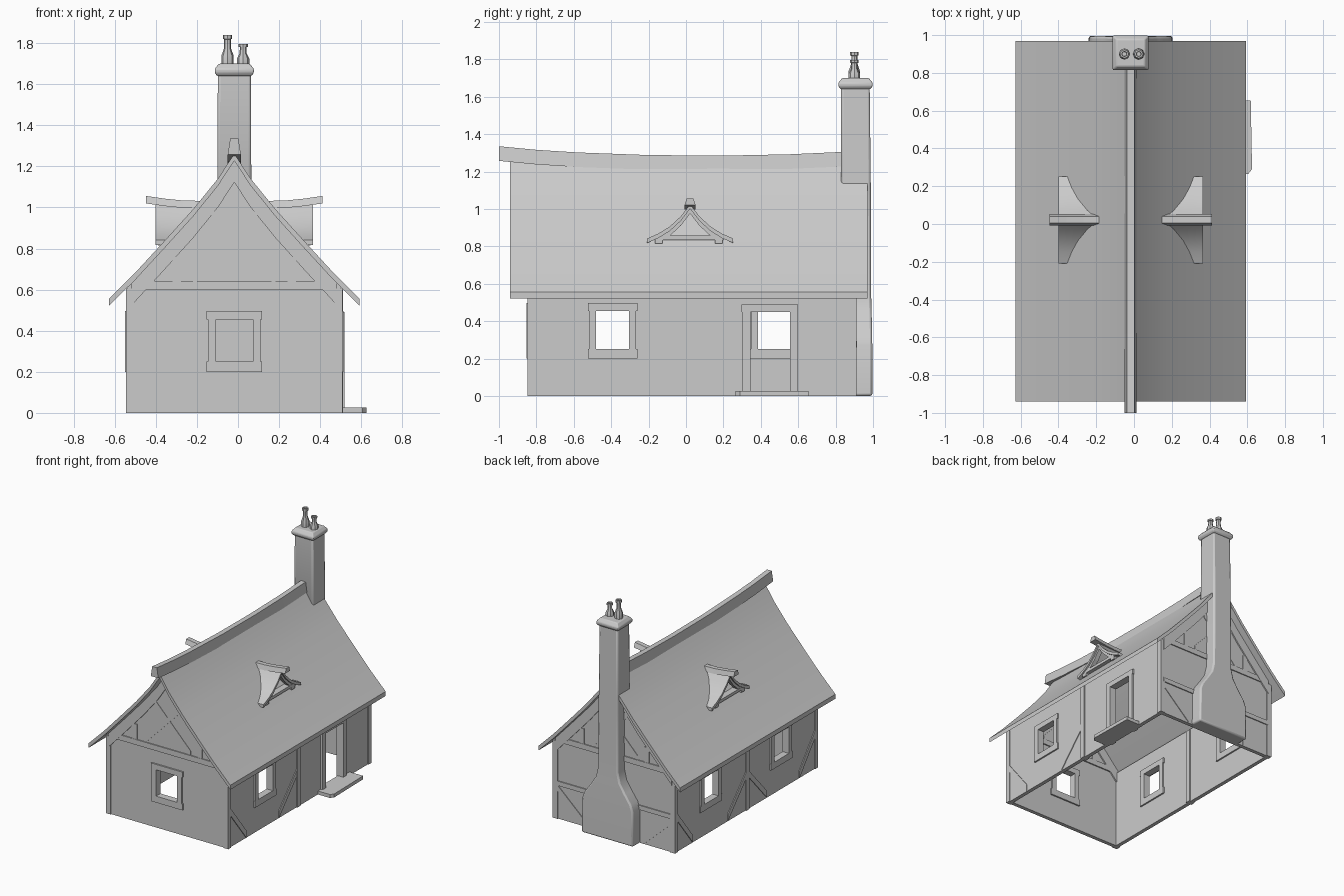
import bpy, bmesh, math
from mathutils import Vector

if "Cube" in bpy.data.objects:
    bpy.data.objects.remove(bpy.data.objects["Cube"])

GREY = (0.6, 0.6, 0.6, 1)
mat = bpy.data.materials.new("plain grey")
mat.use_nodes = True
mat.diffuse_color = GREY
mat.node_tree.nodes["Principled BSDF"].inputs["Base Color"].default_value = GREY

CX, HX, FRONT, BACK, THICK = -0.018, 0.52, -0.84, 0.905, 0.03

# Each wall maps (along, outward, up) to world space
PLACE = {
    "front": lambda u, d, z: Vector((CX + u, FRONT - d, z)),
    "back": lambda u, d, z: Vector((CX + u, BACK + d, z)),
    "right": lambda u, d, z: Vector((CX - HX - d, u, z)),
    "left": lambda u, d, z: Vector((CX + HX + d, u, z)),
}


def finish(name, bm, bevel=0, smooth=False):
    bmesh.ops.recalc_face_normals(bm, faces=bm.faces)
    mesh = bpy.data.meshes.new(name)
    bm.to_mesh(mesh)
    bm.free()
    mesh.materials.append(mat)
    ob = bpy.data.objects.new(name, mesh)
    bpy.context.collection.objects.link(ob)
    if bevel:
        mod = ob.modifiers.new("soft_edges", "BEVEL")
        mod.width, mod.segments = bevel, 2
    if smooth:
        bpy.ops.object.select_all(action="DESELECT")
        ob.select_set(True)
        bpy.context.view_layer.objects.active = ob
        bpy.ops.object.shade_smooth_by_angle(angle=math.radians(35))
    return ob


def add_rings(bm, rings):
    loops = [[bm.verts.new(p) for p in r] for r in rings]
    n = len(loops[0])
    for a, b in zip(loops, loops[1:]):
        for i in range(n):
            bm.faces.new((a[i], a[(i + 1) % n], b[(i + 1) % n], b[i]))
    bm.faces.new(loops[0])
    bm.faces.new(loops[-1])


def loft(name, rings, **kw):
    bm = bmesh.new()
    add_rings(bm, rings)
    return finish(name, bm, **kw)


def prisms(name, wall, shapes, d0, d1, **kw):
    """Extrude flat outlines lying on a wall between two outward depths."""
    bm = bmesh.new()
    for pts in shapes:
        add_rings(bm, [[PLACE[wall](u, d, z) for u, z in pts] for d in (d0, d1)])
    return finish(name, bm, **kw)


def rect(u0, u1, z0, z1):
    return [(u0, z0), (u1, z0), (u1, z1), (u0, z1)]


def bar(u0, z0, u1, z1, w=0.035):
    """Slanted timber outline with upright-cut ends."""
    h = w / 2 * math.hypot(u1 - u0, z1 - z0) / abs(u1 - u0)
    return [(u0, z0 - h), (u1, z1 - h), (u1, z1 + h), (u0, z0 + h)]


def flip(shape):
    return [(-u, z) for u, z in shape]


# Roof cross-section, sweeping outward at the eaves
HALF = [(0, 1.262), (0.08, 1.14), (0.2, 0.992), (0.34, 0.837), (0.48, 0.685), (0.61, 0.556)]


def roof_z(u):
    for (a, za), (b, zb) in zip(HALF, HALF[1:]):
        if u <= b:
            return za + (zb - za) * (u - a) / (b - a)
    return HALF[-1][1]


def roof_u(z):
    for (a, za), (b, zb) in zip(HALF, HALF[1:]):
        if z >= zb:
            return a + (b - a) * (z - za) / (zb - za)
    return HALF[-1][0]


def across(limit):
    right = [p for p in HALF if p[0] < limit] + [(limit, roof_z(limit))]
    return flip(right[:0:-1]) + right


def strip(profile, top, low):
    return [(u, z - top) for u, z in profile] + [(u, z - low) for u, z in profile[::-1]]


prisms("roof", "front", [strip(across(0.61), 0, 0.035)], 0.1, -1.81, smooth=True)

# Sagging ridge beam
ridge = [(-1, 1.335), (-0.8, 1.316), (-0.58, 1.302), (-0.2, 1.288), (0.2, 1.285), (0.55, 1.292), (0.86, 1.306)]
loft("ridge_beam", [[Vector((CX + u, y, z + h)) for u, h in
                     ((-0.02, 0), (0.02, 0), (0.032, -0.078), (-0.032, -0.078))] for y, z in ridge])


# Walls, built as piers with infill around the openings
def wall_shapes(u0, u1, openings, top=0.61):
    shapes, u = [], u0
    for a, b, low, high in openings:
        shapes += [rect(u, a, 0, top), rect(a, b, high, top)]
        if low > 0:
            shapes.append(rect(a, b, 0, low))
        u = b
    return shapes + [rect(u, u1, 0, top)]


near_win = (-0.48, -0.305, 0.25, 0.455)
far_win = (0.385, 0.56, 0.25, 0.455)
door = (0.345, 0.555, 0, 0.45)
front_win = (-0.09, 0.09, 0.25, 0.455)
prisms("door_side_wall", "left", wall_shapes(FRONT, BACK, [near_win, door]), -THICK, 0)
prisms("window_side_wall", "right", wall_shapes(FRONT, BACK, [near_win, far_win]), -THICK, 0)
prisms("front_wall", "front", wall_shapes(-HX, HX, [front_win]), -THICK, 0)
prisms("back_wall", "back", wall_shapes(-HX, HX, []), -THICK, 0)


def window(name, wall, opening):
    a, b, low, high = opening
    prisms(name + "_frame", wall, [rect(a - 0.038, a, low, high), rect(b, b + 0.038, low, high),
           rect(a - 0.045, b + 0.045, low - 0.05, low), rect(a - 0.045, b + 0.045, high, high + 0.042)],
           -THICK - 0.012, 0.012)


window("door_side_window", "left", near_win)
window("near_side_window", "right", near_win)
window("far_side_window", "right", far_win)
window("front_window", "front", front_win)

# Door frame and step
prisms("door_frame", "left", [rect(0.3, 0.345, 0, 0.45), rect(0.555, 0.595, 0, 0.45),
                              rect(0.297, 0.6, 0.45, 0.49)], -THICK - 0.012, 0.016)
loft("door_step", [[Vector((x, y, z)) for x, y in
                    ((0.47, 0.265), (0.605, 0.265), (0.625, 0.29), (0.618, 0.655), (0.47, 0.655))]
                   for z in (0, 0.027)])

# Gables: infill panel, rafters, tie beam, short posts and crossed braces
for wall in ("front", "back"):
    edge = across(HX)
    prisms(wall + "_gable", wall, [[(u, z - 0.03) for u, z in edge] + [(HX, 0.6), (-HX, 0.6)]], -THICK, 0)
    prisms(wall + "_rafters", wall, [strip(across(0.5), 0.03, 0.14)], -0.04, 0.01)
    prisms(wall + "_tie_beam", wall, [rect(-0.5, 0.5, 0.6, 0.642)], -0.04, 0.008)
    post = rect(0.26, 0.3, 0.642, 0.76)
    brace = bar(-0.2, 0.65, 0.11, 0.97)
    prisms(wall + "_gable_posts", wall, [post, flip(post)], -0.035, 0.006)
    prisms(wall + "_gable_brace", wall, [brace], -0.035, 0.004)
    prisms(wall + "_gable_cross_brace", wall, [flip(brace)], -0.035, 0.003)

# Corner posts
for x in (-HX, HX):
    for y in (FRONT, BACK):
        sx, sy = math.copysign(1, x), math.copysign(1, y)
        xs, ys = (CX + x + 0.007 * sx, CX + x - 0.035 * sx), (y + 0.007 * sy, y - 0.03 * sy)
        loft("corner_post", [[Vector(p + (z,)) for p in
             ((xs[0], ys[0]), (xs[1], ys[0]), (xs[1], ys[1]), (xs[0], ys[1]))] for z in (0, 0.605)])

# Side posts and slanted braces
for wall in ("left", "right"):
    prisms(wall + "_middle_post", wall, [rect(0, 0.04, 0, 0.6)], -0.042, 0.008)
    braces = [bar(-0.22, 0.03, 0, 0.27), bar(-0.81, 0.27, -0.62, 0.03)]
    if wall == "right":
        braces += [bar(0.04, 0.27, 0.26, 0.03), bar(0.69, 0.03, 0.88, 0.27)]
    prisms(wall + "_braces", wall, braces, -0.02, 0.006)
low_brace = bar(0.26, 0.03, 0.49, 0.24)
prisms("back_braces", "back", [low_brace, flip(low_brace)], -0.02, 0.005)
prisms("back_rail", "back", [rect(-0.5, 0.5, 0.26, 0.295)], -0.02, 0.008)


# Chimney with a broad base curving into the stack
def ring(hw, y0, y1, z):
    return [Vector((CX + u, y, z)) for u, y in ((-hw, y0), (hw, y0), (hw, y1), (-hw, y1))]


loft("chimney", [ring(*r) for r in (
    (0.222, 0.89, 0.996, 0), (0.218, 0.89, 0.996, 0.27), (0.2, 0.89, 0.995, 0.32), (0.15, 0.89, 0.994, 0.39),
    (0.105, 0.89, 0.992, 0.46), (0.086, 0.885, 0.99, 0.54), (0.084, 0.88, 0.989, 1.0),
    (0.083, 0.828, 0.988, 1.12), (0.08, 0.83, 0.982, 1.66))], bevel=0.012, smooth=True)
loft("chimney_cap", [ring(*r) for r in (
    (0.084, 0.826, 0.986, 1.64), (0.095, 0.815, 0.997, 1.655), (0.095, 0.815, 0.997, 1.675),
    (0.075, 0.835, 0.978, 1.7))], bevel=0.006, smooth=True)

# Bottle-shaped chimney pots
for u, height in ((-0.033, 0.145), (0.043, 0.1)):
    shape = ((0.03, 0), (0.03, 0.3), (0.017, 0.55), (0.016, 0.85), (0.023, 0.87), (0.023, 1), (0.014, 1), (0.012, 0.88))
    loft("chimney_pot", [[Vector((CX + u + r * math.cos(i * math.tau / 8), 0.9 + r * math.sin(i * math.tau / 8),
                                  1.695 + t * height)) for i in range(8)] for r, t in shape], smooth=True)

# Dormers: small swept roof running into the main slope, ridge piece and timber front
DY, DX = 0.022, 0.383
arm = [(0, 1.025), (0.05, 0.96), (0.11, 0.905), (0.17, 0.868), (0.23, 0.842)]
profile = flip(arm[:0:-1]) + arm
for side, s in (("left", 1), ("right", -1)):
    rings = []
    for u, z in profile:
        rings.append([Vector((CX + s * x, DY + u, h)) for x, h in
                      ((DX, z), (DX, z - 0.024), (roof_u(z - 0.024) - 0.02, z - 0.024), (roof_u(z) - 0.02, z))])
    loft(side + "_dormer_roof", rings, smooth=True)
    loft(side + "_dormer_ridge", [[Vector((CX + s * x, DY + u, z + h)) for u, h in
         ((-0.018, 0), (0.018, 0), (0.03, -0.036), (-0.03, -0.036))]
         for x, z in ((0.16, 1.032), (0.25, 1.034), (0.34, 1.043), (0.43, 1.056))])
    inner = [(u + DY, z) for u, z in profile if abs(u) < 0.2]
    prisms(side + "_dormer_rafters", side, [strip(inner, 0.02, 0.05)], -0.185, -0.15)
    prisms(side + "_dormer_sill", side, [rect(-0.165, 0.2, 0.835, 0.857), rect(-0.165, -0.125, 0.815, 0.835),
                                         rect(0.155, 0.195, 0.815, 0.835)], -0.2, -0.148)
